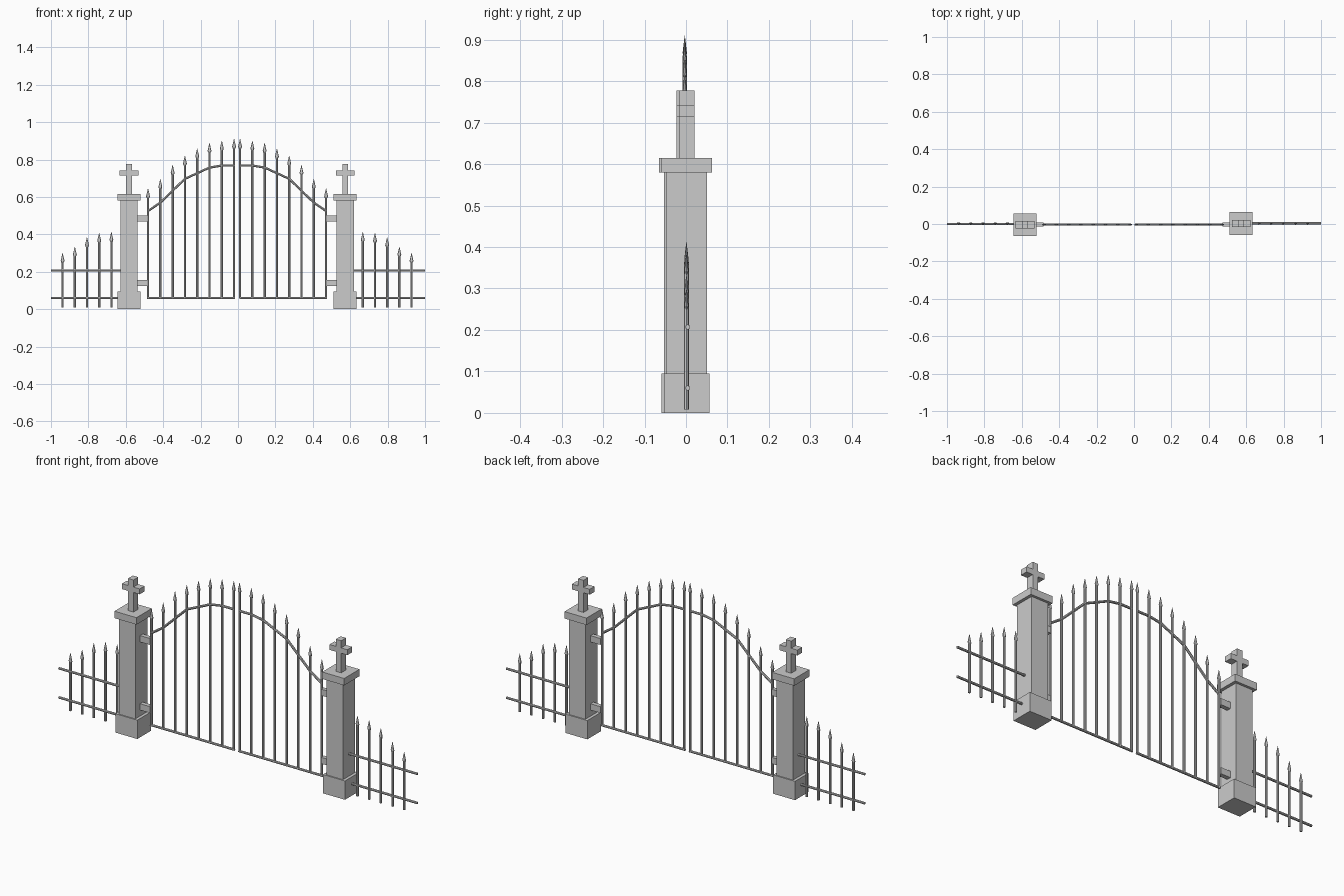
import bpy, bmesh
from mathutils import Vector, Matrix

if "Cube" in bpy.data.objects:
    bpy.data.objects.remove(bpy.data.objects["Cube"])

AXIS = -0.005      # symmetry line of the gateway
GATE_Y = -0.003


def finish(name, bm):
    bmesh.ops.recalc_face_normals(bm, faces=bm.faces)
    me = bpy.data.meshes.new(name)
    bm.to_mesh(me)
    bm.free()
    ob = bpy.data.objects.new(name, me)
    bpy.context.collection.objects.link(ob)
    return ob


def box(bm, x, y, z, sx, sy, sz):
    m = Matrix.Translation((x, y, z)) @ Matrix.Diagonal((sx, sy, sz, 1))
    bmesh.ops.create_cube(bm, size=1, matrix=m)


def rod(bm, a, b, r=0.006, sides=8):
    a, b = Vector(a), Vector(b)
    d = b - a
    m = Matrix.Translation((a + b) / 2) @ d.to_track_quat('Z', 'Y').to_matrix().to_4x4()
    bmesh.ops.create_cone(bm, cap_ends=True, segments=sides, radius1=r, radius2=r,
                          depth=d.length, matrix=m)


def frustum(bm, x, y, z0, z1, r0, r1):
    m = Matrix.Translation((x, y, (z0 + z1) / 2)) @ Matrix.Diagonal((1, 0.5, 1, 1))
    bmesh.ops.create_cone(bm, cap_ends=True, segments=8, radius1=r0, radius2=r1,
                          depth=z1 - z0, matrix=m)


def picket(bm, x, y, bottom, top):
    # round bar with a flattened spear head
    rod(bm, (x, y, bottom), (x, y, top - 0.048))
    frustum(bm, x, y, top - 0.052, top - 0.042, 0.006, 0.0105)
    frustum(bm, x, y, top - 0.042, top, 0.0105, 0.0008)


GATE_TOPS = [0.91, 0.9, 0.888, 0.858, 0.82, 0.77, 0.695, 0.645]
ARCH = [(0.016, 0.768), (0.082, 0.768), (0.148, 0.757), (0.279, 0.697),
        (0.41, 0.57), (0.476, 0.525)]
FENCE_TOPS = [0.412, 0.407, 0.384, 0.333, 0.3]

for side, s in (("left", -1), ("right", 1)):
    X = lambda d: AXIS + s * d
    py = 0.003 * s

    # stone pillar: base, shaft, cap
    for part, w, dep, z0, z1 in (("base", 0.123, 0.109, 0, 0.095),
                                 ("shaft", 0.092, 0.097, 0.095, 0.58),
                                 ("cap", 0.123, 0.122, 0.58, 0.615)):
        bm = bmesh.new()
        box(bm, X(0.578), py - 0.001, (z0 + z1) / 2, w, dep, z1 - z0)
        finish(f"{side}_pillar_{part}", bm)

    # cross on the cap, one twelve-sided outline extruded
    bm = bmesh.new()
    half = [(0.015, 0.61), (0.015, 0.714), (0.05, 0.714), (0.05, 0.741),
            (0.015, 0.741), (0.015, 0.777)]
    outline = half + [(-x, z) for x, z in reversed(half)]
    f = bm.faces.new([bm.verts.new((X(0.578) + x, py - 0.02, z)) for x, z in outline])
    ext = bmesh.ops.extrude_face_region(bm, geom=[f])
    bmesh.ops.translate(bm, vec=(0, 0.038, 0),
                        verts=[v for v in ext["geom"] if isinstance(v, bmesh.types.BMVert)])
    finish(f"{side}_cross", bm)

    # hinge blocks
    bm = bmesh.new()
    for z in (0.485, 0.141):
        box(bm, X(0.506), GATE_Y, z, 0.056, 0.022, 0.032)
    finish(f"{side}_hinges", bm)

    # gate leaf bars
    bm = bmesh.new()
    for i, top in enumerate(GATE_TOPS):
        picket(bm, X(0.016 + 0.0657 * i), GATE_Y, 0.06, top)
    finish(f"{side}_gate_bars", bm)

    # gate leaf rails: straight bottom, arched top
    bm = bmesh.new()
    rod(bm, (X(0.012), GATE_Y, 0.06), (X(0.482), GATE_Y, 0.06))
    for (a, za), (b, zb) in zip(ARCH, ARCH[1:]):
        rod(bm, (X(a), GATE_Y, za), (X(b), GATE_Y, zb))
    finish(f"{side}_gate_rails", bm)

    # side fence
    bm = bmesh.new()
    for i, top in enumerate(FENCE_TOPS):
        picket(bm, X(0.672 + 0.0652 * i), 0.002 - 0.001 * s, 0.008, top)
    finish(f"{side}_fence_bars", bm)
    bm = bmesh.new()
    for z in (0.06, 0.207):
        y = 0.002 + 0.002 * s
        rod(bm, (X(0.6), y, z), (s * 1.0, y, z))
    finish(f"{side}_fence_rails", bm)
